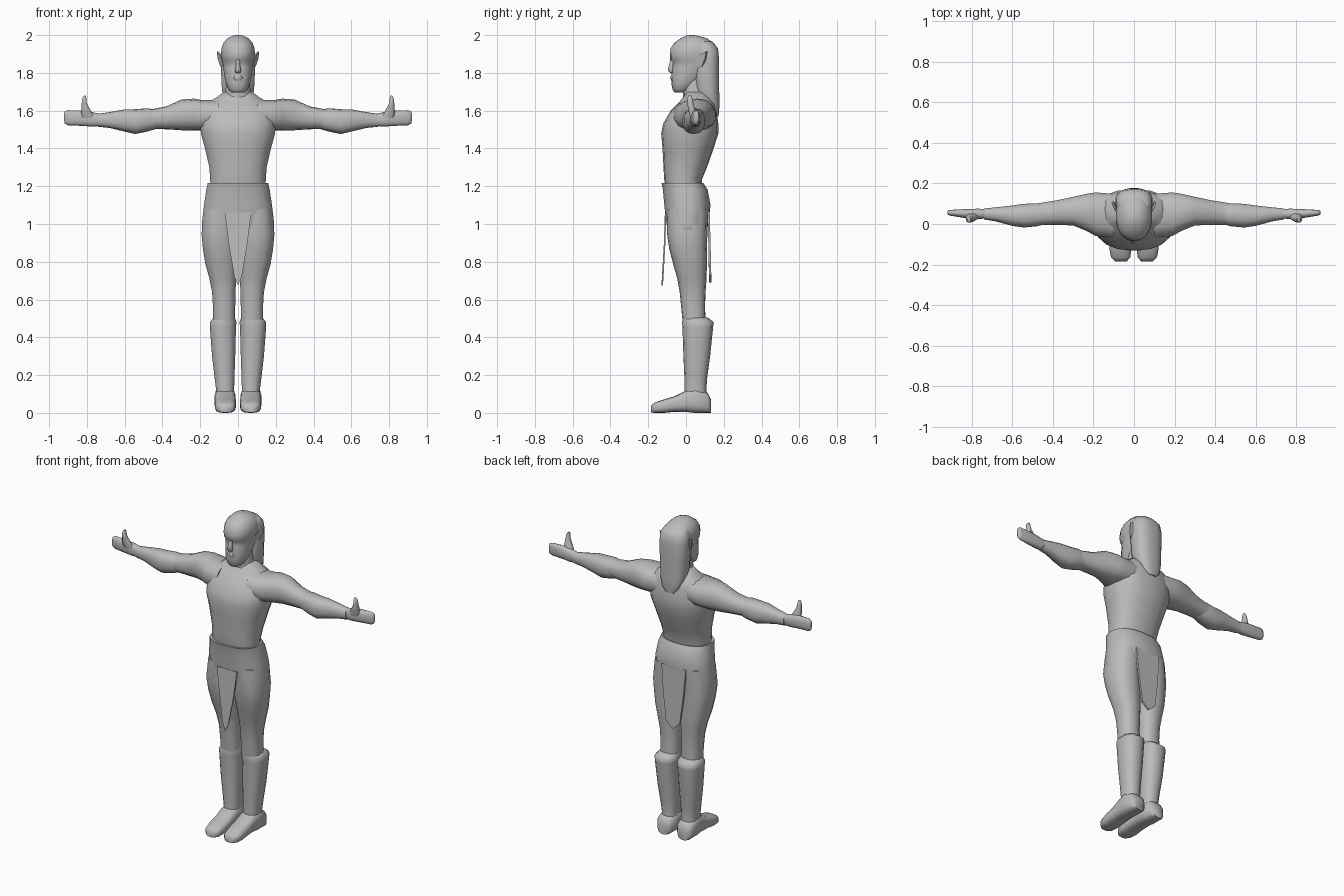
import bpy, bmesh, math

grey = bpy.data.materials.new("plain grey")
grey.diffuse_color = (0.5, 0.5, 0.5, 1)


def finish(name, bm, mirror, angle):
    bmesh.ops.recalc_face_normals(bm, faces=bm.faces)
    me = bpy.data.meshes.new(name)
    bm.to_mesh(me)
    bm.free()
    me.materials.append(grey)
    ob = bpy.data.objects.new(name, me)
    bpy.context.collection.objects.link(ob)
    bpy.ops.object.select_all(action='DESELECT')
    ob.select_set(True)
    bpy.context.view_layer.objects.active = ob
    bpy.ops.object.shade_smooth_by_angle(angle=math.radians(angle))
    if mirror:
        m = ob.modifiers.new("mirror", 'MIRROR')
        m.use_mirror_merge = False
    return ob


def loft(name, axis, sections, n=14, p=2.4, mirror=False, angle=60):
    """Skin rounded sections (t, a0, a1, b0, b1) along an axis."""
    bm = bmesh.new()
    rings = []
    for t, a0, a1, b0, b1 in sections:
        ring = []
        for i in range(n):
            th = 2 * math.pi * (i + 0.5) / n
            c, s = math.cos(th), math.sin(th)
            a = (a0 + a1) / 2 + (a1 - a0) / 2 * math.copysign(abs(c) ** (2 / p), c) * 1.01
            b = (b0 + b1) / 2 + (b1 - b0) / 2 * math.copysign(abs(s) ** (2 / p), s) * 1.01
            co = {'x': (t, a, b), 'y': (a, t, b), 'z': (a, b, t)}[axis]
            ring.append(bm.verts.new(co))
        rings.append(ring)
    for r0, r1 in zip(rings, rings[1:]):
        for i in range(n):
            j = (i + 1) % n
            bm.faces.new((r0[i], r0[j], r1[j], r1[i]))
    bm.faces.new(rings[0])
    bm.faces.new(rings[-1])
    return finish(name, bm, mirror, angle)


def plate(name, pts, offset, mirror=False):
    """Thin solid plate: outline points and a thickness vector."""
    bm = bmesh.new()
    f = bm.faces.new([bm.verts.new(q) for q in pts])
    r = bmesh.ops.extrude_face_region(bm, geom=[f])
    bmesh.ops.translate(bm, vec=offset,
                        verts=[v for v in r['geom'] if isinstance(v, bmesh.types.BMVert)])
    return finish(name, bm, mirror, 40)


# Torso and neck
loft("torso", 'z', [
    (1.18, -.145, .145, -.105, .08), (1.24, -.148, .148, -.115, .085),
    (1.30, -.152, .152, -.118, .11), (1.40, -.175, .175, -.123, .145),
    (1.48, -.197, .197, -.13, .17), (1.53, -.20, .20, -.12, .17),
    (1.60, -.195, .195, -.08, .16), (1.64, -.165, .165, -.04, .15),
    (1.67, -.115, .115, -.015, .13), (1.70, -.075, .075, 0, .11)], n=18)
loft("neck", 'z', [(1.62, -.075, .075, -.015, .12), (1.78, -.06, .06, -.015, .11)])

# Trousers: pelvis with raised waist, then legs
loft("pelvis", 'z', [
    (1.215, -.152, .152, -.118, .08), (1.218, -.16, .16, -.13, .092),
    (1.18, -.168, .168, -.122, .115), (1.10, -.18, .18, -.115, .13),
    (1.00, -.192, .192, -.103, .118), (.94, -.19, .19, -.09, .105),
    (.88, -.10, .10, -.05, .08)], n=20)
loft("leg", 'z', [
    (1.08, .0, .178, -.10, .115), (.95, .0, .194, -.10, .112),
    (.87, .0, .187, -.088, .11), (.79, .003, .174, -.068, .11),
    (.71, .008, .152, -.045, .108), (.64, .013, .138, -.033, .103),
    (.56, .014, .133, -.025, .10), (.46, .014, .133, -.015, .105)], mirror=True)

# Boots
loft("boot_shaft", 'z', [
    (.505, .016, .13, -.015, .115), (.48, .007, .15, -.02, .145),
    (.455, .01, .15, -.018, .143), (.30, .014, .138, -.013, .127),
    (.19, .018, .125, -.008, .112), (.12, .020, .116, -.008, .107),
    (.05, .018, .12, -.01, .115)], mirror=True)
loft("boot_foot", 'y', [
    (.132, .035, .105, 0, .07), (.115, .018, .122, 0, .105),
    (.05, .013, .125, 0, .135), (0, .012, .123, .006, .118),
    (-.06, .011, .122, .006, .088), (-.12, .012, .122, 0, .07),
    (-.165, .018, .114, 0, .055), (-.184, .035, .095, .003, .04)],
    p=3, mirror=True)

# Arms, bracers and hands
loft("arm", 'x', [
    (.10, -.07, .15, 1.50, 1.655), (.19, -.06, .157, 1.495, 1.655),
    (.235, -.035, .15, 1.495, 1.663), (.30, -.008, .135, 1.497, 1.658),
    (.38, -.005, .118, 1.502, 1.622), (.46, -.005, .105, 1.505, 1.607),
    (.53, -.005, .095, 1.50, 1.60)], mirror=True)
loft("bracer", 'x', [
    (.43, 0, .10, 1.505, 1.605), (.48, -.012, .103, 1.49, 1.612),
    (.545, -.018, .10, 1.477, 1.607), (.60, -.01, .092, 1.49, 1.606),
    (.68, .012, .083, 1.509, 1.592), (.74, .022, .077, 1.515, 1.583)], mirror=True)
loft("hand", 'x', [
    (.72, .028, .073, 1.52, 1.58), (.77, .024, .076, 1.516, 1.592),
    (.83, .028, .074, 1.52, 1.60), (.90, .04, .07, 1.523, 1.602),
    (.917, .044, .068, 1.532, 1.595), (.921, .05, .064, 1.55, 1.58)], mirror=True)
loft("thumb", 'z', [
    (1.56, .755, .83, .022, .065), (1.595, .775, .832, .012, .052),
    (1.64, .80, .828, .006, .04), (1.668, .803, .824, .006, .034),
    (1.68, .806, .816, .012, .028)], n=8, mirror=True)

# Head with brow, sunken eyes, mouth and chin
loft("head", 'z', [
    (1.695, -.03, .03, -.06, -.015), (1.71, -.05, .05, -.07, .03),
    (1.745, -.064, .064, -.077, .07), (1.78, -.072, .072, -.077, .10),
    (1.83, -.078, .078, -.073, .15), (1.855, -.082, .082, -.068, .165),
    (1.872, -.086, .086, -.084, .168), (1.90, -.09, .09, -.084, .17),
    (1.93, -.088, .088, -.08, .168), (1.96, -.077, .077, -.06, .145),
    (1.985, -.054, .054, -.025, .105), (1.997, -.025, .025, .005, .06),
    (2.0, -.008, .008, .02, .04)], n=18, p=2.2)
loft("nose", 'z', [
    (1.80, -.014, .014, -.085, -.05), (1.812, -.018, .018, -.098, -.05),
    (1.835, -.012, .012, -.093, -.05), (1.88, -.009, .009, -.082, -.05)], n=8)
loft("lips", 'z', [
    (1.76, -.018, .018, -.08, -.05), (1.773, -.026, .026, -.085, -.05),
    (1.788, -.018, .018, -.08, -.05)], n=8)

# Long hair hanging down the back
loft("hair", 'z', [
    (1.57, -.03, .03, .14, .172), (1.60, -.06, .06, .11, .176),
    (1.65, -.078, .078, .07, .177), (1.72, -.086, .086, .045, .176),
    (1.80, -.09, .09, .04, .176), (1.88, -.092, .092, .045, .175),
    (1.93, -.087, .087, .03, .17), (1.965, -.068, .068, .02, .14)], n=16, p=2.6)

# Pointed ears
plate("ear", [(.078, .058, 1.83), (.086, .05, 1.87), (.095, .068, 1.895), (.112, .105, 1.912),
              (.108, .10, 1.875), (.094, .083, 1.835)], (-.010, .008, 0), mirror=True)

# Loincloth panels
plate("front_panel", [(-.07, -.112, 1.06), (.07, -.112, 1.06), (.05, -.117, .90), (.02, -.127, .72),
                      (0, -.13, .675), (-.02, -.127, .72), (-.05, -.117, .90)], (0, .008, 0))
plate("back_panel", [(-.085, .125, 1.08), (.085, .125, 1.08), (.07, .13, .90), (.048, .134, .73),
                     (0, .134, .69), (-.048, .134, .73), (-.07, .13, .90)], (0, -.012, 0))
